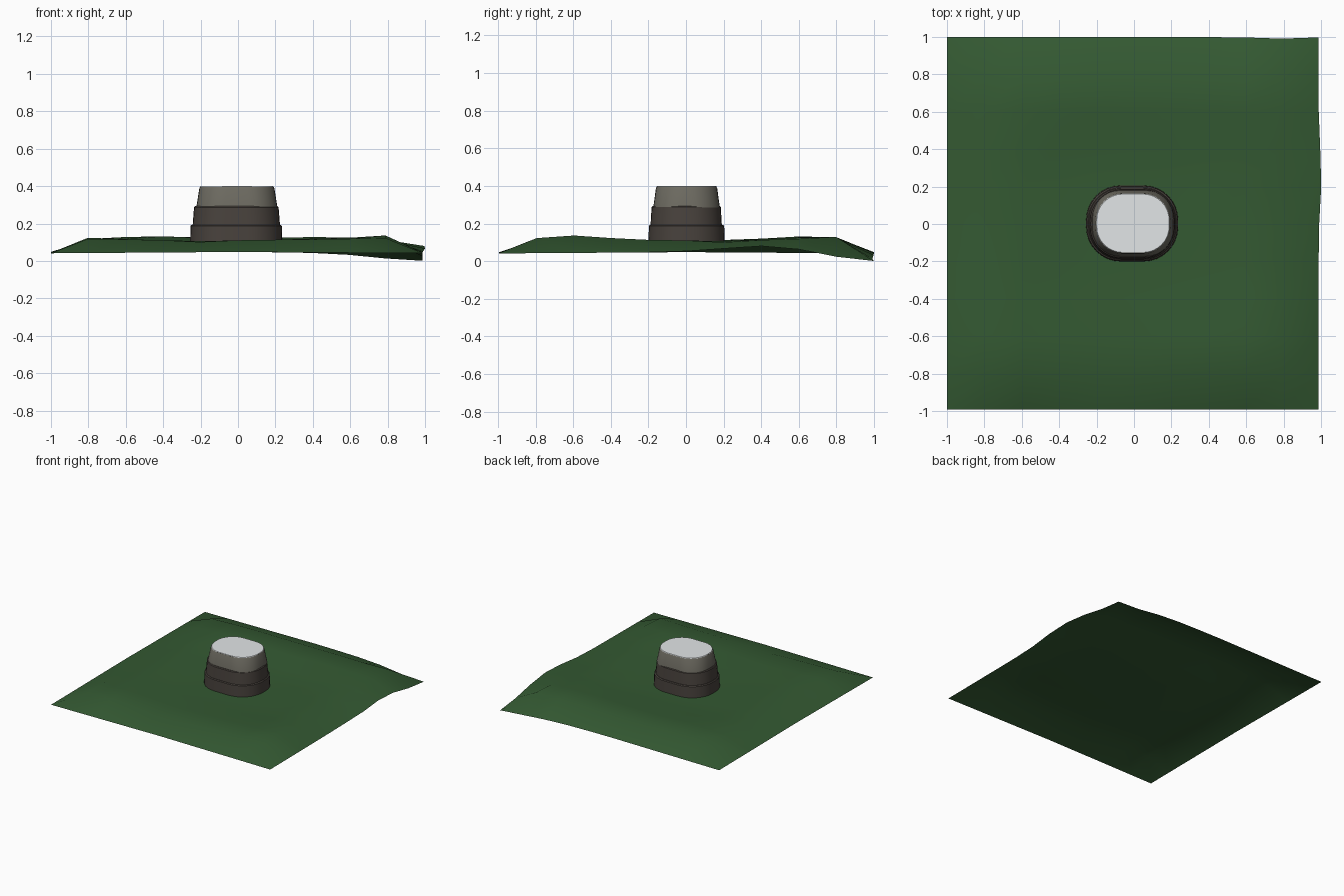
import bpy, bmesh, math

if "Cube" in bpy.data.objects:
    bpy.data.objects.remove(bpy.data.objects["Cube"])


def material(name, rgb):
    m = bpy.data.materials.new(name)
    m.use_nodes = True
    m.diffuse_color = (*rgb, 1)
    m.node_tree.nodes["Principled BSDF"].inputs["Base Color"].default_value = (*rgb, 1)
    return m


GRASS = material("grass_green", (0.034, 0.1, 0.032))
ROCK = material("dark_rock", (0.065, 0.054, 0.046))
STONE = material("pale_stone", (0.15, 0.143, 0.117))
SNOW = material("snow_white", (0.76, 0.79, 0.8))


def finish(name, bm, mat, angle):
    mesh = bpy.data.meshes.new(name)
    bm.to_mesh(mesh)
    bm.free()
    obj = bpy.data.objects.new(name, mesh)
    bpy.context.collection.objects.link(obj)
    mesh.materials.append(mat)
    bpy.ops.object.select_all(action="DESELECT")
    obj.select_set(True)
    bpy.context.view_layer.objects.active = obj
    bpy.ops.object.shade_smooth_by_angle(angle=math.radians(angle))


def bump(x, y, cx, cy, size):
    return math.exp(-((x - cx) ** 2 + (y - cy) ** 2) / size ** 2)


# Ground sheet: low rim, raised uneven ring, shallow middle
RING = [0.096, 0.096, 0.1, 0.11, 0.112, 0.041]
# Humps and hollows of the ring: x, y, height, size
HILLS = [(0.8, -0.6, 0.024, 0.22), (0, 0.8, 0.013, 0.5), (-0.5, 0.6, 0.018, 0.25),
         (0.5, 0.6, 0.014, 0.25), (0.8, 0.8, 0.014, 0.15), (-0.8, -0.6, 0.012, 0.25),
         (-0.2, -0.75, -0.012, 0.15), (0.75, 0.2, -0.014, 0.15), (0.4, -0.6, 0.008, 0.2)]


def ground_height(x, y):
    level = round(max(abs(x), abs(y)) * 5)
    z = RING[level]
    if 3 <= level <= 4:
        z += sum(h * bump(x, y, cx, cy, size) for cx, cy, h, size in HILLS)
    if level == 5:
        z += 0.007 * (1 - min(abs(x), abs(y)))
        z += 0.038 * bump(x, y, 1, 0.45, 0.32)
        z -= 0.042 * bump(x, y, 1, 1, 0.35)
    return z


bm = bmesh.new()
bmesh.ops.create_grid(bm, x_segments=10, y_segments=10, size=1)
for v in bm.verts:
    x, y = v.co.xy
    lean = 0.015 * bump(x, y, 1, 0.25, 0.2)
    dent = 0.008 * bump(x, y, 0.8, 1, 0.15)
    v.co = (x * 0.9935 - 0.0065 + lean, y * 0.996 + 0.003 - dent, ground_height(x, y))
finish("ground", bm, GRASS, 60)


# Rounded-rectangle loop of vertices
def oval(bm, z, hx, hy, r, cx, cy, steps=8):
    loop = []
    for quarter, (sx, sy) in enumerate([(1, 1), (-1, 1), (-1, -1), (1, -1)]):
        for i in range(steps + 1):
            a = (quarter + i / steps) * math.pi / 2
            loop.append(bm.verts.new((cx + sx * (hx - r) + r * math.cos(a),
                                      cy + sy * (hy - r) + r * math.sin(a), z)))
    return loop


# Closed tier lofted through (z, half width, half depth) sections
def tier(name, mat, sections, r, cx, cy):
    bm = bmesh.new()
    loops = [oval(bm, z, hx, hy, r, cx, cy) for z, hx, hy in sections]
    for low, high in zip(loops, loops[1:]):
        for i in range(len(low)):
            j = (i + 1) % len(low)
            bm.faces.new((low[i], low[j], high[j], high[i]))
    bm.faces.new(loops[0][::-1])
    bm.faces.new(loops[-1])
    finish(name, bm, mat, 35)


tier("lower_rock_tier", ROCK, [(0.098, 0.246, 0.203), (0.187, 0.244, 0.2), (0.193, 0.238, 0.194)],
     0.185, -0.01, 0.003)
tier("middle_rock_tier", ROCK, [(0.185, 0.234, 0.19), (0.287, 0.226, 0.184), (0.293, 0.22, 0.178)],
     0.172, -0.009, 0.001)
tier("upper_stone_tier", STONE, [(0.285, 0.217, 0.177), (0.387, 0.201, 0.163), (0.397, 0.196, 0.158)],
     0.148, -0.006, 0.003)
tier("snow_cap", SNOW, [(0.396, 0.196, 0.158), (0.4, 0.194, 0.156)], 0.14, -0.006, 0.004)
